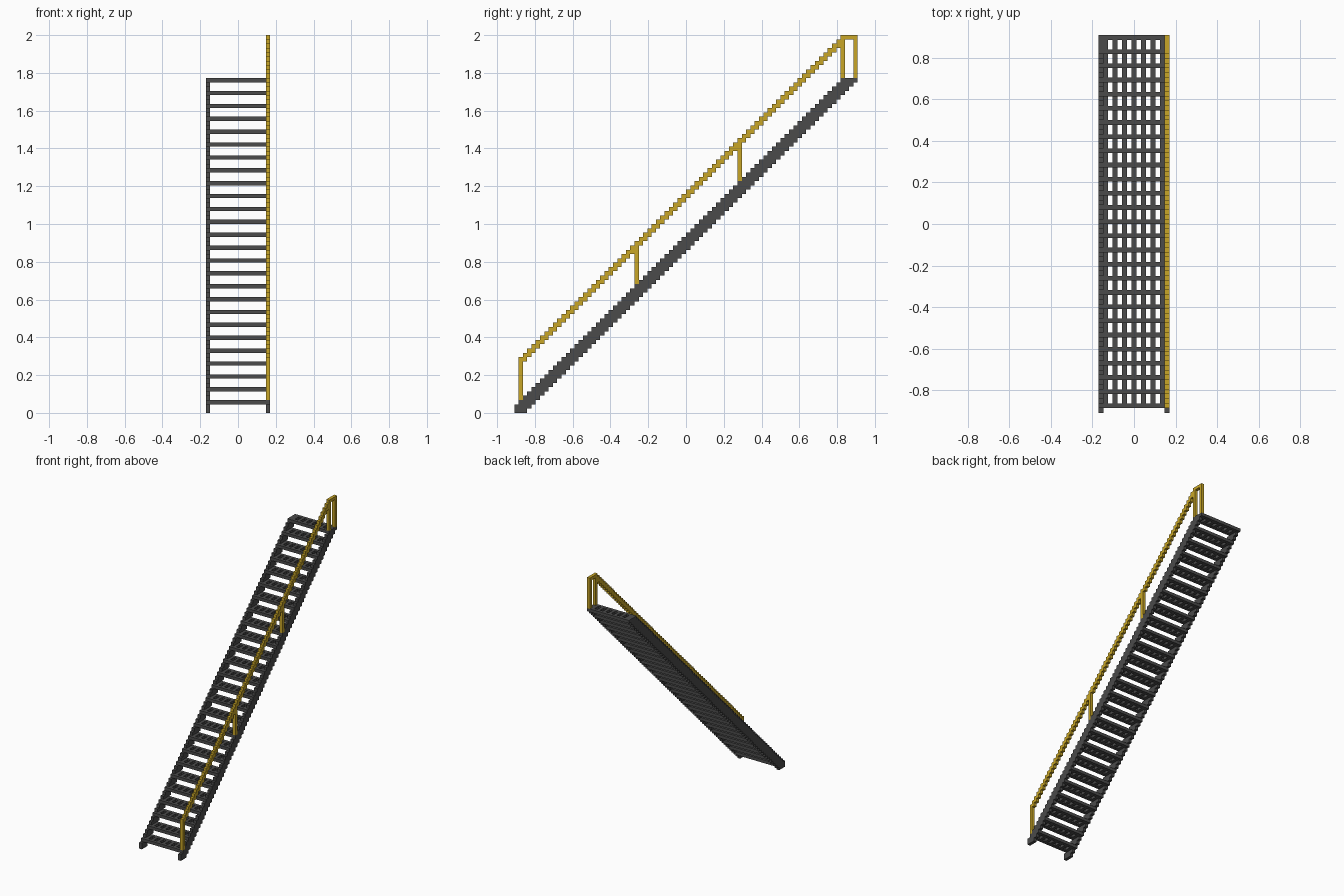
import bpy
import bmesh
from mathutils import Vector

cube = bpy.data.objects.get("Cube")
if cube:
    bpy.data.objects.remove(cube, do_unlink=True)

V = 2 / 88                      # one block
WIDTH, ROWS, TOP = 15, 80, 78   # blocks across, along, and up to the top tread
STEP, TREADS = 3, 26


def material(name, rgb):
    mat = bpy.data.materials.new(name)
    mat.use_nodes = True
    color = (*rgb, 1)
    mat.diffuse_color = color
    mat.node_tree.nodes["Principled BSDF"].inputs["Base Color"].default_value = color
    return mat


steel = material("dark steel", (0.07, 0.07, 0.07))
yellow = material("safety yellow", (0.58, 0.38, 0.02))


def place(x, y, z):
    """Block coordinates to model space."""
    return Vector(((x - WIDTH / 2) * V, (y - ROWS / 2) * V, z * V))


def finish(name, bm, mat):
    bmesh.ops.recalc_face_normals(bm, faces=bm.faces)
    mesh = bpy.data.meshes.new(name)
    bm.to_mesh(mesh)
    bm.free()
    mesh.materials.append(mat)
    obj = bpy.data.objects.new(name, mesh)
    bpy.context.collection.objects.link(obj)
    return obj


def add_prism(bm, outline, x0, x1):
    """Extrude a side outline of (y, z) points from x0 to x1."""
    face = bm.faces.new([bm.verts.new(place(x0, y, z)) for y, z in outline])
    result = bmesh.ops.extrude_face_region(bm, geom=[face], use_keep_orig=True)
    verts = [g for g in result["geom"] if isinstance(g, bmesh.types.BMVert)]
    bmesh.ops.translate(bm, verts=verts, vec=((x1 - x0) * V, 0, 0))


def add_box(bm, x0, x1, y0, y1, z0, z1):
    add_prism(bm, [(y0, z0), (y1, z0), (y1, z1), (y0, z1)], x0, x1)


def stepped_outline(rows, bottom, top):
    """Stair-stepped band between two height rules."""
    points = []
    for j in rows:
        points += [(j, top(j)), (j + 1, top(j))]
    for j in reversed(rows):
        points += [(j + 1, bottom(j)), (j, bottom(j))]
    return [p for i, p in enumerate(points) if p != points[i - 1]]


# Side stringers
stringer = stepped_outline(range(ROWS), lambda j: max(0, j - 2), lambda j: min(TOP, j + 2))
for name, x in (("right_stringer", 0), ("left_stringer", WIDTH - 1)):
    bm = bmesh.new()
    add_prism(bm, stringer, x, x + 1)
    finish(name, bm, steel)

# Grated treads: front and rear bars joined by slats, repeated up the flight
bm = bmesh.new()
for y in (1, 4):
    add_box(bm, 1, WIDTH - 1, y, y + 1, 2, 3)
for x in range(1, WIDTH - 1, 2):
    add_box(bm, x, x + 1, 2, 4, 2, 3)
treads = finish("treads", bm, steel)
array = treads.modifiers.new("flight", "ARRAY")
array.count = TREADS
array.use_relative_offset = False
array.use_constant_offset = True
array.constant_offset_displace = (0, STEP * V, STEP * V)

# Handrail with a level end at the top
bm = bmesh.new()
rail = stepped_outline(range(1, ROWS), lambda j: min(87, j + 10) if j > 76 else j + 10,
                       lambda j: min(88, j + 12))
add_prism(bm, rail, WIDTH - 1, WIDTH)
finish("handrail", bm, yellow)

# Handrail posts
for i, y in enumerate((1, 28, 52, 76, 79)):
    bm = bmesh.new()
    add_box(bm, WIDTH - 1, WIDTH, y, y + 1, min(TOP, y + 2), min(87, y + 10))
    finish(f"handrail_post_{i + 1}", bm, yellow)
